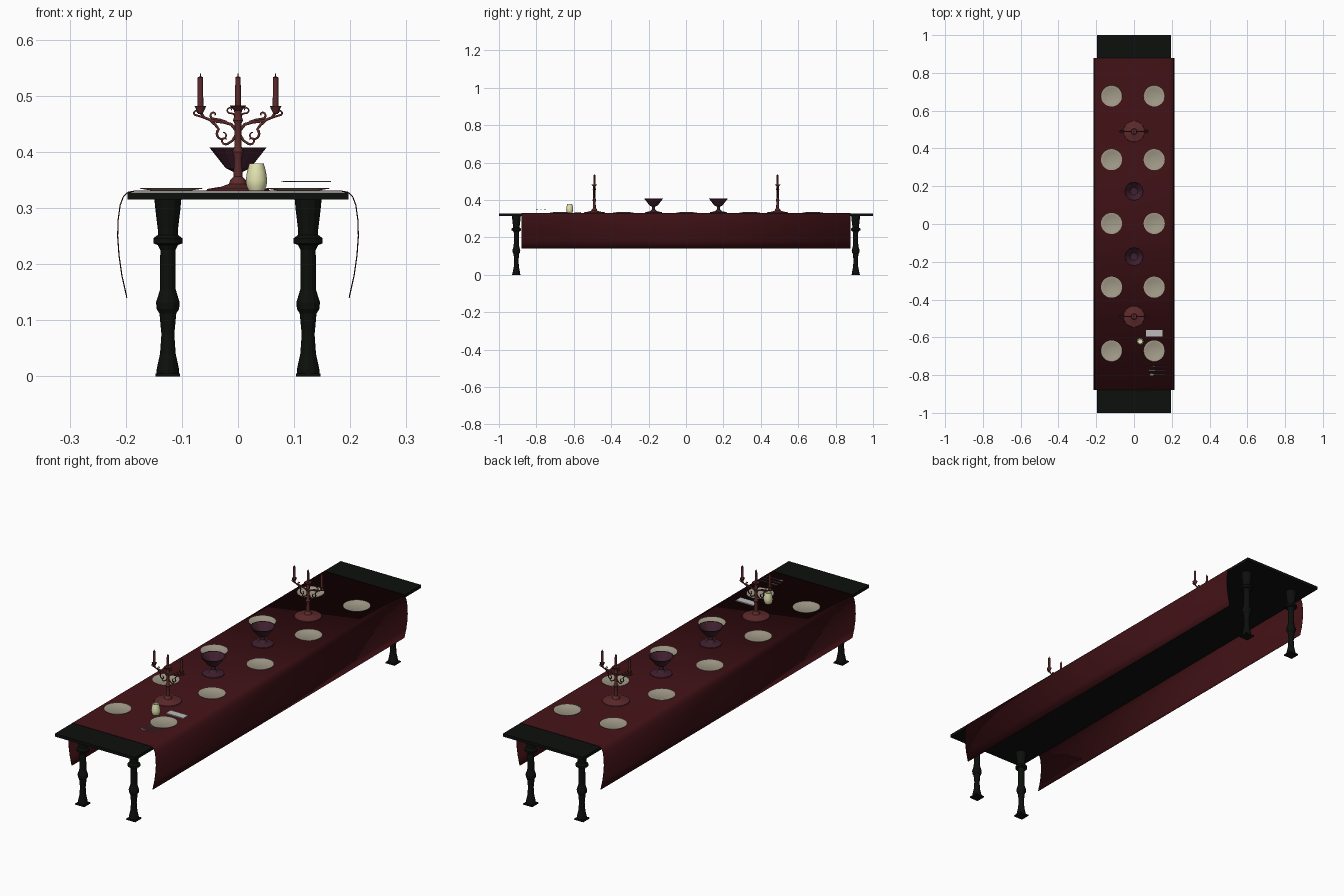
import bpy, bmesh, math
from math import sin, cos, pi


def mat(name, rgb):
    m = bpy.data.materials.new(name)
    m.diffuse_color = (*rgb, 1)
    return m


WOOD = mat("dark_wood", (0.004, 0.005, 0.004))
CLOTH = mat("cloth_red", (0.045, 0.005, 0.007))
RED = mat("candle_red", (0.11, 0.023, 0.024))
PLATE = mat("stoneware", (0.36, 0.33, 0.25))
GLASS = mat("plum_glass", (0.05, 0.014, 0.028))
CUP = mat("cream", (0.78, 0.78, 0.45))
LINEN = mat("linen", (0.5, 0.5, 0.5))
STEEL = mat("steel", (0.2, 0.2, 0.2))


def add(name, data, m, loc=(0, 0, 0)):
    o = bpy.data.objects.new(name, data)
    o.location = loc
    bpy.context.collection.objects.link(o)
    if not data.materials:
        data.materials.append(m)
    return o


def finish(bm, name, smooth=False):
    bmesh.ops.remove_doubles(bm, verts=bm.verts, dist=1e-5)
    bmesh.ops.recalc_face_normals(bm, faces=bm.faces)
    me = bpy.data.meshes.new(name)
    bm.to_mesh(me)
    bm.free()
    if smooth:
        me.shade_smooth()
        me.set_sharp_from_angle(angle=math.radians(35))
    return me


def lathe(name, prof, n, smooth=False):
    bm = bmesh.new()
    vs = [bm.verts.new((r, 0, z)) for r, z in prof]
    es = [bm.edges.new(p) for p in zip(vs, vs[1:])]
    bmesh.ops.spin(bm, geom=vs + es, cent=(0, 0, 0), axis=(0, 0, 1),
                   angle=2 * pi, steps=n, use_merge=True)
    return finish(bm, name, smooth)


def box(name, size, m, loc):
    bm = bmesh.new()
    bmesh.ops.create_cube(bm, size=1)
    bmesh.ops.scale(bm, vec=size, verts=bm.verts)
    return add(name, finish(bm, name), m, loc)


# Table top and turned legs on square plinths
box("table_top", (0.394, 2, 0.013), WOOD, (0, 0, 0.3215))
leg = lathe("leg", [(0, 0.003), (0.02, 0.003), (0.02, 0.012), (0.018, 0.022),
                    (0.014, 0.04), (0.0115, 0.075), (0.015, 0.112), (0.02, 0.12),
                    (0.021, 0.132), (0.016, 0.148), (0.014, 0.155), (0.0135, 0.225),
                    (0.018, 0.234), (0.026, 0.237), (0.026, 0.246), (0.018, 0.252),
                    (0.018, 0.262), (0.022, 0.295), (0.024, 0.316), (0, 0.316)], 12)
for x in (-0.125, 0.125):
    for y in (-0.907, 0.907):
        add("table_leg", leg, WOOD, (x, y, 0))
        box("leg_plinth", (0.044, 0.044, 0.005), WOOD, (x, y, 0.0025))

# Tablecloth: half profile mirrored, swept along the table
half = [(0.185, 0.33), (0.196, 0.328), (0.204, 0.321), (0.21, 0.305), (0.2135, 0.28),
        (0.2145, 0.25), (0.212, 0.215), (0.207, 0.18), (0.198, 0.14)]
prof = [(-x, z) for x, z in reversed(half)] + half
bm = bmesh.new()
rows = [[bm.verts.new((x, y, z)) for x, z in prof] for y in (-0.88, 0.88)]
for i in range(len(prof) - 1):
    bm.faces.new((rows[0][i], rows[0][i + 1], rows[1][i + 1], rows[1][i]))
cloth = add("tablecloth", finish(bm, "tablecloth", True), CLOTH)
s = cloth.modifiers.new("thickness", "SOLIDIFY")
s.thickness = 0.002
s.offset = 0

# Plates
plate = lathe("plate", [(0, 0.331), (0.034, 0.331), (0.056, 0.3345), (0.056, 0.3355),
                        (0.041, 0.3345), (0.036, 0.3325), (0, 0.3325)], 32, True)
for x in (-0.119, 0.107):
    for i in range(5):
        add("plate", plate, PLATE, (x, 0.678 - 0.3375 * i, 0))

# Footed bowls
bowl = lathe("bowl", [(0, 0.331), (0.046, 0.331), (0.045, 0.334), (0.018, 0.34),
                      (0.008, 0.35), (0.008, 0.364), (0.022, 0.371), (0.051, 0.408),
                      (0.048, 0.408), (0.02, 0.375), (0, 0.373)], 12)
for y in (-0.173, 0.173):
    add("footed_bowl", bowl, GLASS, (0, y, 0))

# Candelabra: stem, candles, drip cups and scrolls
stem = lathe("stem", [(0, 0.331), (0.056, 0.331), (0.055, 0.334), (0.03, 0.338),
                      (0.016, 0.343), (0.014, 0.35), (0.008, 0.356), (0.007, 0.39),
                      (0.01, 0.4), (0.006, 0.41), (0.006, 0.45), (0.009, 0.456),
                      (0.006, 0.465), (0.007, 0.474), (0.014, 0.481), (0.014, 0.483),
                      (0, 0.483)], 24, True)
candle = lathe("candle", [(0, 0.48), (0.0052, 0.48), (0.0048, 0.533), (0.001, 0.5345),
                          (0.0007, 0.54), (0, 0.54)], 12, True)
drip = lathe("drip_cup", [(0, 0.467), (0.004, 0.468), (0.007, 0.474), (0.0105, 0.482),
                          (0.0085, 0.482), (0.006, 0.478), (0, 0.478)], 16, True)


def spiral(cx, cz, r, a0, turn, n=14):
    pts = []
    for i in range(n + 1):
        t = i / n
        q = r * (1 - 0.72 * t)
        pts.append((cx + q * cos(a0 + turn * t), cz + q * sin(a0 + turn * t)))
    return pts


scrolls = [
    # main arm
    ([(0.003, 0.438), (0.012, 0.449), (0.026, 0.453), (0.044, 0.455), (0.06, 0.461),
      (0.068, 0.472)], 0.0045, 0.0035),
    # large lower scroll
    ([(0.05, 0.457), (0.04, 0.448)] + spiral(0.027, 0.431, 0.012, 0.9, -5.5), 0.004, 0.0015),
    # lower bracket
    ([(0.004, 0.43), (0.01, 0.42)] + spiral(0.023, 0.421, 0.008, -2.2, 5.0), 0.0035, 0.0015),
    # curl on the arm
    ([(0.02, 0.453), (0.032, 0.457)] + spiral(0.043, 0.466, 0.007, -1.2, 4.8), 0.0035, 0.0015),
    # curl under the top
    ([(0.004, 0.462), (0.008, 0.468)] + spiral(0.014, 0.475, 0.006, -1.2, 5.0), 0.0025, 0.0012),
    # outer curl
    ([(0.058, 0.46), (0.066, 0.463)] + spiral(0.074, 0.47, 0.005, -0.9, 4.5), 0.003, 0.0012)]
cu = bpy.data.curves.new("scrolls", "CURVE")
cu.dimensions = "3D"
cu.bevel_depth = 1
cu.bevel_resolution = 1
cu.use_fill_caps = True
for sx in (-1, 1):
    for pts, r0, r1 in scrolls:
        sp = cu.splines.new("POLY")
        sp.points.add(len(pts) - 1)
        for i, (p, (x, z)) in enumerate(zip(sp.points, pts)):
            p.co = (sx * x, 0, z, 1)
            p.radius = (r0 + (r1 - r0) * i / (len(pts) - 1)) * 0.75
for y in (-0.49, 0.49):
    add("candelabra_stem", stem, RED, (0, y, 0))
    add("candelabra_scrolls", cu, RED, (0, y, 0))
    for x in (-0.067, 0, 0.067):
        add("candle", candle, RED, (x, y, 0))
        if x:
            add("drip_cup", drip, RED, (x, y, 0))

# Cup, folded napkin
cup = lathe("cup", [(0, 0.331), (0.014, 0.331), (0.018, 0.34), (0.019, 0.35),
                    (0.017, 0.364), (0.013, 0.379), (0.011, 0.379), (0.015, 0.362),
                    (0.014, 0.338), (0, 0.336)], 14, True)
add("cup", cup, CUP, (0.033, -0.622, 0))
box("napkin", (0.086, 0.034, 0.004), LINEN, (0.107, -0.579, 0.333))

# Cutlery: handles with fork tines, spoon bowl and knife blade
Z = 0.3475
for name, y in (("fork", -0.753), ("knife", -0.775), ("spoon", -0.797)):
    box(name + "_handle", (0.06, 0.004, 0.0015), STEEL, (0.136, y, Z))
for dy in (-0.004, 0, 0.004):
    box("fork_tine", (0.02, 0.0018, 0.0015), STEEL, (0.09, -0.753 + dy, Z))
box("fork_root", (0.008, 0.01, 0.0015), STEEL, (0.104, -0.753, Z))
box("knife_blade", (0.034, 0.007, 0.001), STEEL, (0.094, -0.775, Z))
spoon = lathe("spoon_bowl", [(0, -0.001), (0.007, 0.0005), (0.006, 0.001), (0, 0)], 16, True)
add("spoon_bowl", spoon, STEEL, (0.094, -0.797, Z)).scale = (1.9, 1, 1)
